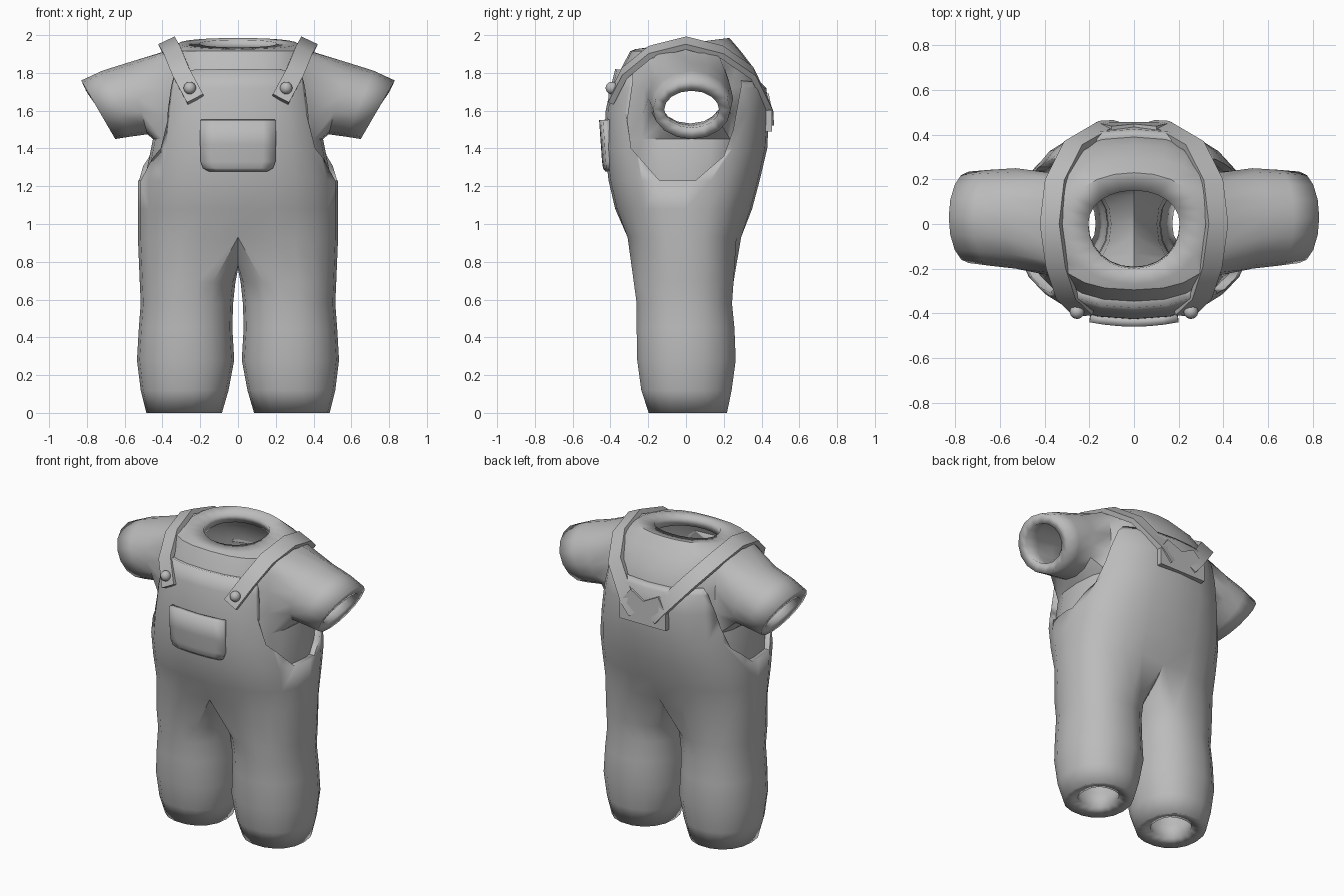
import bpy, bmesh, math
from mathutils import Vector

if "Cube" in bpy.data.objects:
    bpy.data.objects.remove(bpy.data.objects["Cube"])

cloth = bpy.data.materials.new("grey cloth")
cloth.diffuse_color = (0.5, 0.5, 0.5, 1)
cloth.use_nodes = True
cloth.node_tree.nodes["Principled BSDF"].inputs["Base Color"].default_value = cloth.diffuse_color


def finish(bm, name, solid=0.0, angle=40):
    """Turn a bmesh into a shaded object, optionally thickened inward."""
    bmesh.ops.recalc_face_normals(bm, faces=bm.faces)
    me = bpy.data.meshes.new(name)
    bm.to_mesh(me)
    bm.free()
    me.materials.append(cloth)
    ob = bpy.data.objects.new(name, me)
    bpy.context.collection.objects.link(ob)
    if solid:
        m = ob.modifiers.new("thickness", 'SOLIDIFY')
        m.thickness, m.offset = solid, -1
    bpy.ops.object.select_all(action='DESELECT')
    ob.select_set(True)
    bpy.context.view_layer.objects.active = ob
    bpy.ops.object.shade_smooth_by_angle(angle=math.radians(angle))
    return ob


def sup(a, n):
    """Point on a unit superellipse."""
    c, s = math.cos(a), math.sin(a)
    return (math.copysign(abs(c) ** (2 / n), c), math.copysign(abs(s) ** (2 / n), s))


def section(bm, z, x0, x1, yf, yb, count, start=0.0, n=2.5, tilt=0.0):
    """Ring of vertices with separate front and back depth."""
    ring = []
    for k in range(count):
        c, s = sup(start + k * math.tau / count, n)
        y = s * (yb if s > 0 else -yf)
        ring.append(bm.verts.new(((x0 + x1) / 2 + c * (x1 - x0) / 2, y, z + tilt * s)))
    return ring


def bridge(bm, a, b, skip=()):
    n = len(a)
    for k in range(n):
        if k not in skip:
            bm.faces.new((a[k], a[(k + 1) % n], b[(k + 1) % n], b[k]))


# Overalls: torso rings that split into two legs at the crotch
bm = bmesh.new()
torso = [(0.93, .53, -.318, .300, 0), (1.08, .53, -.375, .35, 0), (1.23, .53, -.41, .39, 0),
         (1.40, .50, -.43, .43, 0), (1.60, .47, -.425, .44, 0), (1.72, .45, -.40, .425, 0),
         (1.785, .43, -.375, .395, -.035)]
rings = [section(bm, z, -hx, hx, yf, yb, 24, tilt=t) for z, hx, yf, yb, t in torso]
for a, b in zip(rings, rings[1:]):
    bridge(bm, a, b)
for k in (6, 18):
    rings[0][k].co.y *= 0.94
saddle = [bm.verts.new((0, y, z)) for y, z in
          ((.2, .84), (.1, .78), (0, .76), (-.1, .78), (-.2, .84))]
legs = [(.69, .014, .52, -.28, .255), (.58, .026, .515, -.265, .247), (.45, .03, .525, -.265, .26),
        (.28, .02, .535, -.262, .267), (.12, .05, .515, -.24, .245), (0, .085, .485, -.2, .22)]
for side in (1, -1):
    half = [rings[0][(18 + k) % 24] for k in range(13)]
    if side < 0:
        half = [rings[0][(18 - k) % 24] for k in range(13)]
    prev = half + saddle
    for z, xi, xo, yf, yb in legs:
        ring = section(bm, z, xi, xo, yf, yb, 18, math.radians(-120), 2.2)
        if side < 0:
            for v in ring:
                v.co.x *= -1
        bridge(bm, prev, ring)
        prev = ring
overalls = finish(bm, "overalls", 0.09)

# Armhole cutter through both sides of the bib
bm = bmesh.new()
hole = [(-.28, 2.1), (-.28, 1.76), (-.31, 1.55), (-.29, 1.40), (-.14, 1.23), (.05, 1.23),
        (.20, 1.36), (.25, 1.50), (.29, 1.72), (.31, 2.1)]
face = bm.faces.new([bm.verts.new((-1, y, z)) for y, z in hole])
ext = bmesh.ops.extrude_face_region(bm, geom=[face])
bmesh.ops.translate(bm, vec=(2, 0, 0), verts=[v for v in ext['geom'] if isinstance(v, bmesh.types.BMVert)])
cutter = finish(bm, "armhole_cutter")
cutter.hide_render = True
cutter.hide_viewport = True
cut = overalls.modifiers.new("armholes", 'BOOLEAN')
cut.operation, cut.object, cut.solver = 'DIFFERENCE', cutter, 'EXACT'

# Shirt: torso rings, flat neck rim, and sleeves joined to open armholes
bm = bmesh.new()
shirt = [(1.00, .46, -.31, .30, 0), (1.23, .495, -.385, .365, 0), (1.45, .45, -.405, .405, 0),
         (1.58, .43, -.40, .415, 0), (1.72, .42, -.38, .40, 0), (1.83, .405, -.34, .355, 0),
         (1.915, .385, -.295, .29, 0), (1.955, .315, -.27, .23, .03), (1.955, .205, -.2, .15, .02)]
rings = [section(bm, z, -hx, hx, yf, yb, 24, n=2.5 if i < 7 else 2.1, tilt=t)
         for i, (z, hx, yf, yb, t) in enumerate(shirt)]
for i, (a, b) in enumerate(zip(rings, rings[1:])):
    bridge(bm, a, b, (22, 23, 0, 1, 10, 11, 12, 13) if 2 <= i <= 5 else ())
sleeve = [(.53, .025, 1.665, .05, .19, .225), (.645, .028, 1.637, .072, .175, .215),
          (.74, .03, 1.605, .09, .155, .205)]
# walk round the armhole: top middle, back, bottom, front
walk = ([(6, 0), (6, 1)] + [(r, 2) for r in (6, 5, 4, 3, 2)] + [(2, c) for c in (1, 0, -1)]
        + [(r, -2) for r in (2, 3, 4, 5, 6)] + [(6, -1)])
for side in (1, -1):
    prev = [rings[r][(c if side > 0 else 12 - c) % 24] for r, c in walk]
    for x, y, z, ux, uz, hy in sleeve:
        ring = []
        for k in range(16):
            a = k * math.tau / 16
            ring.append(bm.verts.new((side * (x + ux * math.cos(a)), y + hy * math.sin(a),
                                      z + uz * math.cos(a))))
        bridge(bm, prev, ring)
        prev = ring
finish(bm, "shirt", 0.06)

# Shoulder straps: flat bands swept over the shoulders
path = [(.225, -.397, 1.66), (.30, -.325, 1.80), (.345, -.19, 1.91), (.372, 0, 1.958),
        (.35, .19, 1.91), (.27, .35, 1.80), (.12, .437, 1.62), (.06, .44, 1.55)]
for side, label in ((1, "right"), (-1, "left")):
    bm = bmesh.new()
    pts = [Vector(p) for p in path]
    prev = None
    for i, p in enumerate(pts):
        t = (pts[min(i + 1, len(pts) - 1)] - pts[max(i - 1, 0)]).normalized()
        out = p - Vector((.17, 0, 1.53))
        out = (out - t * out.dot(t)).normalized()
        w = t.cross(out) * 0.048
        h = out * 0.016
        ring = []
        for q in (p + w + h, p - w + h, p - w - h, p + w - h):
            ring.append(bm.verts.new((q.x * side, q.y, q.z)))
        if prev:
            bridge(bm, prev, ring)
        else:
            bm.faces.new(ring)
        prev = ring
    bm.faces.new(prev)
    finish(bm, label + "_strap", angle=35)

    # Strap button
    bm = bmesh.new()
    bmesh.ops.create_uvsphere(bm, u_segments=12, v_segments=8, radius=0.033)
    bmesh.ops.translate(bm, vec=(side * .255, -.393, 1.72), verts=bm.verts)
    finish(bm, label + "_button", angle=60)

# Back plate where the straps meet
bm = bmesh.new()
plate = [(-.17, 1.49), (.17, 1.49), (.17, 1.60), (.10, 1.69), (0, 1.64), (-.10, 1.69), (-.17, 1.60)]
face = bm.faces.new([bm.verts.new((x, .456 - max(0, z - 1.6) * .2, z)) for x, z in plate])
ext = bmesh.ops.extrude_face_region(bm, geom=[face])
bmesh.ops.translate(bm, vec=(0, -.04, 0), verts=[v for v in ext['geom'] if isinstance(v, bmesh.types.BMVert)])
finish(bm, "back_plate", angle=30)

# Front pocket: curved panel with rounded lower corners
bm = bmesh.new()
rows = []
for z, w, d in ((1.55, .2, 0), (1.42, .2, 0), (1.33, .198, 0), (1.295, .185, .003), (1.278, .155, .014)):
    row = []
    for k in range(-3, 4):
        x = w * k / 3
        row.append(bm.verts.new((x, -.46 + .5 * x * x + (1.55 - z) * .07 + d, z)))
    rows.append(row)
for a, b in zip(rows, rows[1:]):
    for k in range(6):
        bm.faces.new((a[k], b[k], b[k + 1], a[k + 1]))
pocket = finish(bm, "front_pocket", angle=40)
if pocket.data.polygons[0].normal.y > 0:
    pocket.data.flip_normals()
m = pocket.modifiers.new("thickness", 'SOLIDIFY')
m.thickness, m.offset = 0.04, -1
